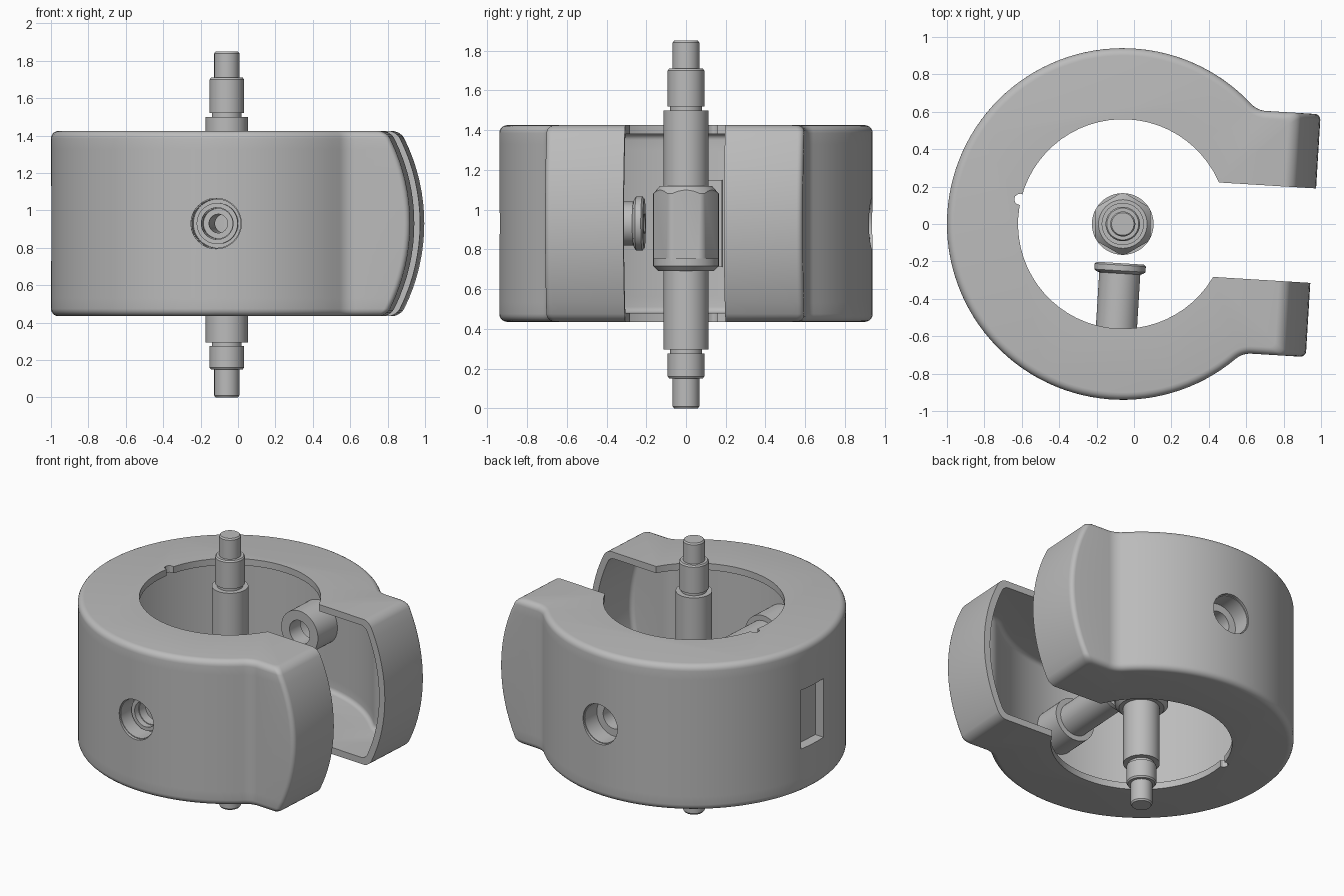
import bpy, bmesh
from math import sin, cos, pi, sqrt, atan2, radians
from mathutils import Matrix

if "Cube" in bpy.data.objects:
    bpy.data.objects.remove(bpy.data.objects["Cube"])

grey = bpy.data.materials.new("plain_grey")
grey.use_nodes = True
grey.diffuse_color = (0.5, 0.5, 0.5, 1)
grey.node_tree.nodes["Principled BSDF"].inputs["Base Color"].default_value = (0.5, 0.5, 0.5, 1)

MID = 0.93        # mid height of the shell
DISC, ARM, END = 0.94, 0.65, 1.02
HALF, WALL = 0.495, 0.045
CENTRE = Matrix.Translation((-0.06, 0, 0))
FRAME = Matrix.Translation((-0.06, 0, MID)) @ Matrix.Rotation(radians(-3.5), 4, 'Z')


def make(name, bm, matrix):
    bmesh.ops.recalc_face_normals(bm, faces=bm.faces)
    mesh = bpy.data.meshes.new(name)
    bm.to_mesh(mesh)
    bm.free()
    ob = bpy.data.objects.new(name, mesh)
    ob.matrix_world = matrix
    mesh.materials.append(grey)
    bpy.context.collection.objects.link(ob)
    return ob


def loft(name, layers, matrix=FRAME):
    # Skin a stack of (height, outline) layers that share one point count
    bm = bmesh.new()
    rows = [[bm.verts.new((x, y, z)) for x, y in points] for z, points in layers]
    for low, high in zip(rows, rows[1:]):
        for i in range(len(low)):
            bm.faces.new((low[i - 1], low[i], high[i], high[i - 1]))
    bm.faces.new(rows[0][::-1])
    bm.faces.new(rows[-1])
    return make(name, bm, matrix)


def prism(name, points, low, high, matrix=FRAME):
    return loft(name, [(low, points), (high, points)], matrix)


def box(name, x0, x1, y, z):
    return prism(name, [(x0, -y), (x1, -y), (x1, y), (x0, y)], -z, z)


def ring(radius, count, start=0.0):
    return [(radius * cos(start + 2 * pi * i / count),
             radius * sin(start + 2 * pi * i / count)) for i in range(count)]


def lathe(name, profile, matrix, closed=False, steps=48):
    # Spin (radius, height) points around z
    bm = bmesh.new()
    verts = [bm.verts.new((r, 0, h)) for r, h in profile]
    pairs = list(zip(verts, verts[1:]))
    if closed:
        pairs.append((verts[-1], verts[0]))
    edges = [bm.edges.new(p) for p in pairs]
    bmesh.ops.spin(bm, geom=verts + edges, cent=(0, 0, 0), axis=(0, 0, 1),
                   angle=2 * pi, steps=steps, use_duplicate=False)
    bmesh.ops.remove_doubles(bm, verts=bm.verts, dist=0.0005)
    return make(name, bm, matrix)


def cut(ob, cutter, operation='DIFFERENCE', keep=False):
    mod = ob.modifiers.new("cut", 'BOOLEAN')
    mod.operation, mod.solver, mod.object = operation, 'EXACT', cutter
    graph = bpy.context.evaluated_depsgraph_get()
    mesh = bpy.data.meshes.new_from_object(ob.evaluated_get(graph))
    ob.modifiers.clear()
    ob.data = mesh
    if not keep:
        bpy.data.objects.remove(cutter)


def outline(inset, end, corner):
    # Disc blended by fillets into a straight arm block with rounded corners
    big, wide, fillet = DISC - inset, ARM - inset, 0.12 + inset
    cx, cy = sqrt((big + fillet) ** 2 - (wide + fillet) ** 2), wide + fillet
    a = atan2(cy, cx)
    half = []
    for i in range(6):
        t = pi / 2 * i / 5
        half.append((end - corner + corner * cos(t), wide - corner + corner * sin(t)))
    for i in range(8):
        t = -pi / 2 - (pi / 2 - a) * i / 8
        half.append((cx + fillet * cos(t), cy + fillet * sin(t)))
    disc = [(big * cos(a + (2 * pi - 2 * a) * i / 90),
             big * sin(a + (2 * pi - 2 * a) * i / 90)) for i in range(91)]
    return half + disc + [(x, -y) for x, y in reversed(half)]


def rounded_body(name, inset, rim):
    # Arm ends bulge like a barrel; top and bottom rims are rounded
    top = HALF - inset
    steps = [(top - rim + rim * sin(t), rim - rim * cos(t))
             for t in [pi / 2 * i / 5 for i in range(6)]]
    straight = [((top - rim) * i / 8, 0.0) for i in range(8)]
    upper = straight + steps
    levels = [(-z, d) for z, d in reversed(upper[1:])] + upper
    layers = [(z, outline(inset + d, sqrt((END - inset) ** 2 - z * z) - d, 0.03))
              for z, d in levels]
    return loft(name, layers)


# Hollow C-shaped shell
shell = rounded_body("clamp_shell", 0.0, 0.04)
cut(shell, rounded_body("cavity_cutter", WALL, 0.03))
cut(shell, prism("bore_cutter", ring(0.56, 64), -1, 1))
cut(shell, box("gap_cutter", 0.2, 1.4, 0.253, 1.1))
groove = [(x - 0.557, y + 0.098) for x, y in ring(0.03, 12)]
cut(shell, prism("groove_cutter", groove, -1.2, 1.2))

# Rear pocket with its backing block
pocket = box("pocket_cutter", -1.2, -0.87, 0.11, 0.2)
backing = box("pocket_backing", -0.90, -0.84, 0.13, 0.22)
cut(backing, pocket, keep=True)
cut(shell, pocket)

# Screw bosses on both sides, pointing outward along their own z
parts = [shell, backing]
cup = [(0.13, 0.92), (0.13, 0.80), (0.08, 0.80), (0.08, 0.69),
       (0.145, 0.69), (0.145, 0.92)]
for side, angle in (("back", -pi / 2), ("front", pi / 2)):
    outward = FRAME @ Matrix.Rotation(angle, 4, 'X')
    cut(shell, prism("screw_cutter", ring(0.135, 48), 0.7, 1.2, outward))
    parts.append(lathe(side + "_screw_boss", cup, outward, closed=True))

# Long flanged bush through the front boss
bush = [(0.05, 0.21), (0.125, 0.21), (0.137, 0.22), (0.137, 0.25), (0.125, 0.26),
        (0.11, 0.265), (0.11, 0.84), (0.085, 0.84), (0.085, 0.74), (0.05, 0.74)]
parts.append(lathe("front_bush", bush, outward, closed=True))

# Stepped centre rod
rod = [(0, 0), (0.06, 0), (0.067, 0.01), (0.067, 0.15), (0.085, 0.15), (0.092, 0.16),
       (0.092, 0.275), (0.08, 0.275), (0.08, 0.295), (0.113, 0.295), (0.113, 0.69),
       (0.14, 0.69), (0.165, 0.715), (0.165, 0.755), (0.113, 0.755), (0.113, 1.5),
       (0.08, 1.5), (0.08, 1.52), (0.092, 1.52), (0.092, 1.7), (0.085, 1.71),
       (0.067, 1.71), (0.067, 1.84), (0.06, 1.85), (0, 1.85)]
parts.append(lathe("centre_rod", rod, CENTRE))

# Hexagonal nut body with chamfered top
nut = lathe("hex_body", [(0, 0.74), (0.165, 0.74), (0.165, 1.08), (0.13, 1.12), (0, 1.12)],
            CENTRE)
cut(nut, prism("hex_cutter", ring(0.172, 6, pi / 6), 0.6, 1.3, CENTRE), 'INTERSECT')
parts.append(nut)

# Smooth shading with sharp creases kept
bpy.ops.object.select_all(action='DESELECT')
for ob in parts:
    ob.select_set(True)
bpy.context.view_layer.objects.active = shell
bpy.ops.object.shade_smooth_by_angle(angle=radians(30))
